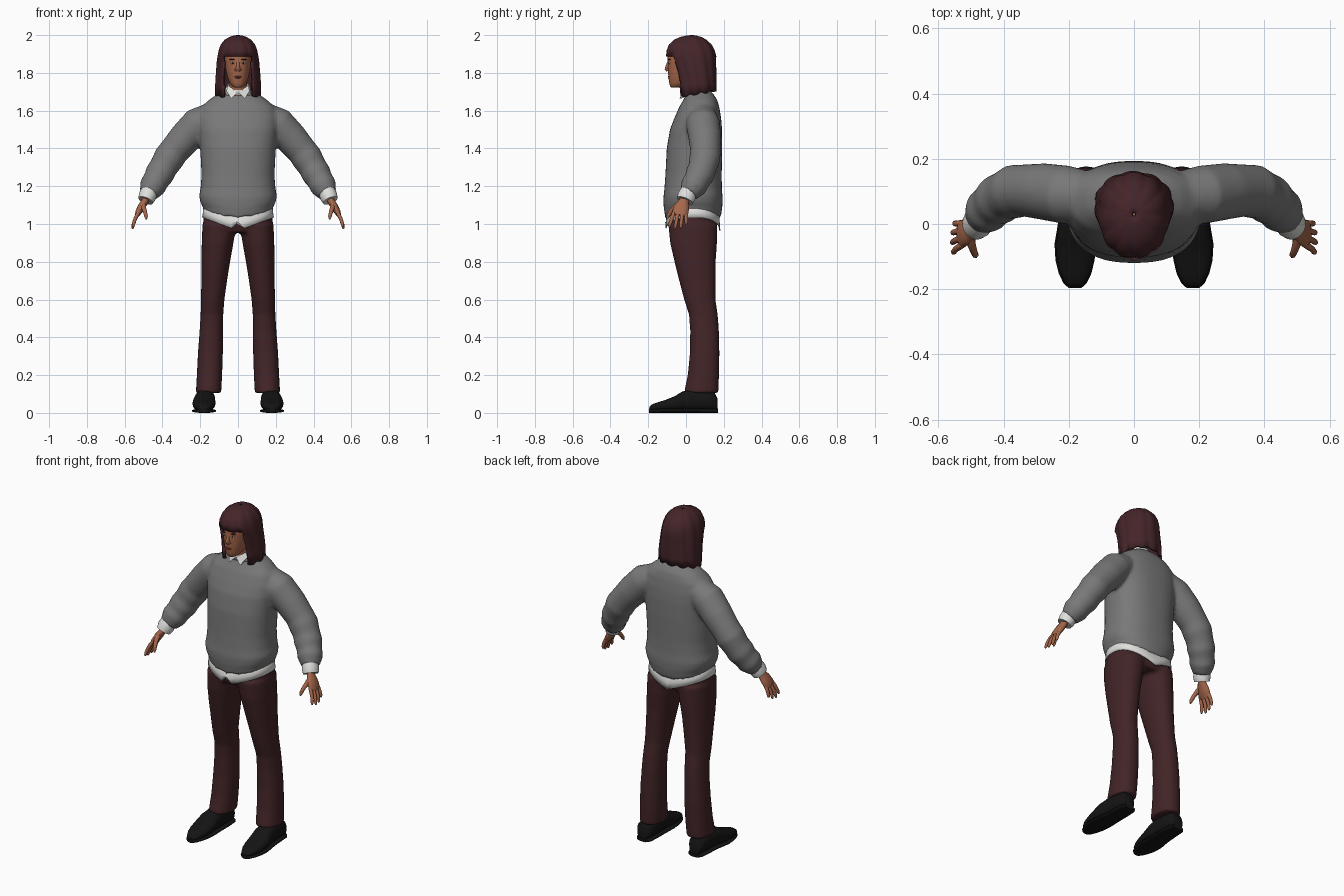
import bpy, bmesh, math
from mathutils import Vector


def material(name, rgb):
    m = bpy.data.materials.new(name)
    m.diffuse_color = (*rgb, 1)
    return m


GREY = material("sweater grey", (0.19, 0.19, 0.19))
WHITE = material("shirt white", (0.74, 0.74, 0.72))
PANTS = material("trouser maroon", (0.055, 0.018, 0.020))
HAIR = material("hair maroon", (0.058, 0.018, 0.022))
BLACK = material("shoe black", (0.007, 0.007, 0.007))
SKIN = material("skin", (0.38, 0.135, 0.07))
LIPS = material("lip brown", (0.22, 0.06, 0.045))
DARK = material("brow brown", (0.025, 0.012, 0.01))


def curve_pt(a, e):
    """Point on a unit superellipse."""
    c, s = math.cos(a), math.sin(a)
    return (math.copysign(abs(c) ** (2 / e), c), math.copysign(abs(s) ** (2 / e), s))


def level(z, cx, cy, rx, ry, e=2.3, n=40, dip=0, tilt=0):
    """Horizontal ring; dip lowers the front and back, tilt raises the back."""
    out = []
    for i in range(n):
        u, v = curve_pt(2 * math.pi * i / n, e)
        out.append(Vector((cx + rx * u, cy + ry * v, z - dip * (1 - abs(u)) + tilt * v)))
    return out


def tube(path, n=20):
    """Rings along a path of (x, y, z, radius along y, other radius)."""
    pts = [Vector(p[:3]) for p in path]
    rings = []
    for i, p in enumerate(path):
        t = (pts[min(i + 1, len(pts) - 1)] - pts[max(i - 1, 0)]).normalized()
        u = Vector((0, 1, 0))
        u = (u - t * u.dot(t)).normalized()
        v = t.cross(u)
        rings.append([pts[i] + u * p[3] * math.cos(a) + v * p[4] * math.sin(a)
                      for a in [2 * math.pi * k / n for k in range(n)]])
    return rings


def build(name, mat, shells, mirror=False, voxel=0, thick=0, caps=True, cut=None, angle=50, smooth=4):
    """Skin each list of rings into a surface, then add the modifiers."""
    bm = bmesh.new()
    for rings in shells:
        vs = [[bm.verts.new(p) for p in r] for r in rings]
        n = len(vs[0])
        for a, b in zip(vs, vs[1:]):
            for j in range(n):
                k = (j + 1) % n
                bm.faces.new((a[j], a[k], b[k], b[j]))
        if caps:
            bm.faces.new(vs[0][::-1])
            bm.faces.new(vs[-1])
    if caps:
        bmesh.ops.recalc_face_normals(bm, faces=bm.faces[:])
    if cut:
        gone = [f for f in bm.faces if cut(f.calc_center_median())]
        bmesh.ops.delete(bm, geom=gone, context='FACES')
    me = bpy.data.meshes.new(name)
    bm.to_mesh(me)
    bm.free()
    me.materials.append(mat)
    ob = bpy.data.objects.new(name, me)
    bpy.context.collection.objects.link(ob)
    if thick:
        m = ob.modifiers.new("thickness", 'SOLIDIFY')
        m.thickness, m.offset = thick, -1
    if mirror:
        ob.modifiers.new("mirror", 'MIRROR').use_mirror_merge = False
    if voxel:
        m = ob.modifiers.new("blend", 'REMESH')
        m.mode, m.voxel_size, m.use_smooth_shade = 'VOXEL', voxel, True
        m = ob.modifiers.new("relax", 'SMOOTH')
        m.factor, m.iterations = 0.5, smooth
    else:
        bpy.ops.object.select_all(action='DESELECT')
        bpy.context.view_layer.objects.active = ob
        ob.select_set(True)
        bpy.ops.object.shade_smooth_by_angle(angle=math.radians(angle))
    return ob


def blob(x, y, z, rx, ry, rz, steps=6, n=14):
    """Ellipsoid as rings."""
    return [level(z - rz * math.cos(t), x, y, rx * math.sin(t), ry * math.sin(t), 2, n)
            for t in [0.05 + (math.pi - 0.1) * i / steps for i in range(steps + 1)]]


# Sweater: torso and sleeves blended into one skin
torso = [level(z, 0, cy, rx, ry, 2.4, 48, dip) for z, cy, rx, ry, dip in [
    (1.062, .037, .180, .146, .04), (1.09, .037, .186, .150, .035), (1.115, .037, .199, .155, .03),
    (1.15, .037, .206, .157, .015), (1.19, .038, .198, .152, 0), (1.26, .040, .193, .149, 0),
    (1.40, .045, .200, .147, 0), (1.50, .053, .210, .138, 0), (1.56, .062, .213, .124, 0),
    (1.62, .070, .195, .106, 0), (1.66, .076, .150, .088, 0), (1.69, .072, .105, .072, 0),
    (1.712, .060, .070, .058, 0)]]
sleeve = tube([(x, y, z, r, r) for x, y, z, r in [
    (.15, .085, 1.56, .080), (.21, .090, 1.53, .090), (.28, .100, 1.455, .087),
    (.34, .103, 1.385, .080), (.365, .100, 1.35, .083), (.395, .088, 1.30, .075),
    (.415, .075, 1.265, .078), (.435, .058, 1.23, .069), (.452, .040, 1.20, .071),
    (.466, .022, 1.172, .057), (.473, .013, 1.158, .050)]])
sleeve_right = [[Vector((-p.x, p.y, p.z)) for p in r] for r in sleeve]
build("sweater", GREY, [torso, sleeve, sleeve_right], voxel=.011, smooth=3)

# Shirt: tail with a front notch, cuffs, collar
tail = [level(z, 0, .036, rx, ry, 2.4, 48, dip) for z, rx, ry, dip in [
    (1.035, .190, .146, .07), (1.06, .186, .143, .06), (1.10, .183, .140, .02)]]
for p in tail[0]:
    if p.y < 0 and abs(p.x) < .012:
        p.z += .045
build("shirt_tail", WHITE, [tail], thick=.006, caps=False)
build("shirt_cuff", WHITE, [tube([(.470, .015, 1.172, .045, .045), (.480, .003, 1.146, .049, .047),
                                  (.489, -.006, 1.124, .045, .041), (.488, -.005, 1.127, .03, .025)])], mirror=True)
collar = [level(1.68, 0, .048, .076, .068), level(1.71, 0, .044, .068, .060),
          level(1.735, 0, .040, .060, .052, tilt=.012)]
for p in collar[2]:
    if p.y < .01:
        p.z -= .04 * (1 - abs(p.x) / .06)
build("shirt_collar", WHITE, [collar], thick=.005, caps=False)
flap = [Vector(p) for p in [(.004, -.020, 1.695), (.036, -.034, 1.664), (.062, .000, 1.705), (.052, .000, 1.735)]]
build("collar_flap", WHITE, [[flap, [p + Vector((0, .012, 0)) for p in flap]]], mirror=True, angle=20)

# Trousers: hips and two legs blended
hips = [level(z, 0, .036, rx, ry, 2.4) for z, rx, ry in [(.955, .165, .115), (1.0, .183, .132), (1.08, .182, .136)]]
leg = [level(z, cx, cy, rx, ry, 2.2) for z, cx, cy, rx, ry in [
    (.105, .156, .080, .067, .091), (.20, .151, .092, .067, .083), (.32, .146, .099, .066, .078),
    (.44, .141, .098, .062, .076), (.52, .138, .092, .060, .076), (.60, .134, .073, .062, .083),
    (.70, .126, .060, .068, .096), (.80, .118, .048, .076, .109), (.90, .108, .040, .084, .124),
    (1.0, .098, .036, .090, .130)]]
leg_right = [[Vector((-p.x, p.y, p.z)) for p in r] for r in leg]
build("trousers", PANTS, [hips, leg, leg_right], voxel=.010)


# Shoes: upper lofted from heel to toe, with a flat sole
def shoe_ring(y, cx, w, top, bottom=.012, n=20):
    h = (top - bottom) / 2
    return [Vector((cx + w * u, y, bottom + h + h * v))
            for u, v in [curve_pt(2 * math.pi * i / n, 2.5) for i in range(n)]]


upper = [(.168, .172, .032, .075), (.15, .172, .046, .11), (.09, .172, .050, .12), (.03, .174, .052, .125),
         (-.02, .177, .057, .113), (-.06, .180, .061, .088), (-.11, .181, .057, .068),
         (-.15, .181, .047, .056), (-.18, .181, .032, .045), (-.193, .181, .017, .034)]
build("shoe", BLACK, [[shoe_ring(*r) for r in upper]], mirror=True)
build("sole", BLACK, [[shoe_ring(y * 1.015, cx, w + .003, .022, 0) for y, cx, w, t in upper]], mirror=True)

# Hands: palm, four fingers and a thumb
palm = tube([(.478, .004, 1.150, .024, .020), (.492, -.010, 1.122, .026, .019), (.510, -.022, 1.092, .040, .020),
             (.527, -.030, 1.063, .043, .017), (.535, -.034, 1.045, .036, .011)], 16)
hand = [palm]
for off, length in [(-.033, .93), (-.011, 1.05), (.011, 1.0), (.032, .8)]:
    y = -.031 + off
    dx, dy, dz = .030 * length, off * .4 - .012, -.082 * length
    hand.append(tube([(.526 + dx * t + .006 * math.sin(t * 3), y + dy * t, 1.062 + dz * t, r, r)
                      for t, r in [(-.1, .009), (.2, .0105), (.5, .0095), (.8, .009), (.95, .007), (1.03, .003)]], 10))
hand.append(tube([(.502, -.035, 1.105, .014, .014), (.499, -.062, 1.085, .014, .013), (.492, -.083, 1.063, .011, .011),
                  (.487, -.095, 1.042, .010, .010), (.485, -.101, 1.026, .004, .004)], 10))
build("hand", SKIN, hand, mirror=True)

# Head, neck and face
skull = [level(z, 0, cy, rx, ry, 2.2, 32) for z, cy, rx, ry in [
    (1.722, -.055, .018, .022), (1.730, -.045, .032, .040), (1.748, -.025, .045, .064),
    (1.775, -.008, .056, .085), (1.81, .002, .064, .097), (1.85, .010, .069, .107), (1.89, .016, .071, .114),
    (1.93, .020, .066, .105), (1.96, .022, .048, .075)]]
neck = [level(z, 0, cy, r, r, 2, 24) for z, cy, r in [(1.67, .045, .050), (1.72, .034, .047), (1.79, .025, .050)]]
build("head", SKIN, [skull, neck])
build("nose", SKIN, [tube([(0, -.088, 1.865, .008, .007), (0, -.098, 1.838, .009, .009),
                           (0, -.102, 1.820, .011, .013), (0, -.097, 1.810, .007, .012)], 12),
                     blob(.012, -.095, 1.816, .007, .009, .007), blob(-.012, -.095, 1.816, .007, .009, .007)])
build("eye_white", WHITE, [blob(.028, -.0885, 1.852, .012, .006, .005)], mirror=True)
build("iris", DARK, [blob(.028, -.0915, 1.852, .005, .004, .005)], mirror=True)
build("brow", DARK, [blob(.030, -.0890, 1.871, .017, .008, .0035)], mirror=True)
build("lips", LIPS, [blob(0, -.0885, 1.780, .020, .008, .004), blob(0, -.0875, 1.774, .017, .008, .0045)])

# Hair: bob shell with shallow locks, opened below the fringe
bob = []
for z, cy, rx, ry, tilt in [
        (1.688, .056, .121, .104, .018), (1.74, .053, .120, .108, .006), (1.80, .046, .116, .113, 0),
        (1.86, .035, .111, .122, 0), (1.888, .026, .107, .132, 0), (1.92, .024, .101, .126, 0),
        (1.95, .022, .090, .112, 0), (1.975, .022, .070, .086, 0), (1.990, .025, .046, .056, 0),
        (1.997, .028, .024, .028, 0), (2.0, .030, .006, .006, 0)]:
    ring = level(z, 0, cy, rx, ry, 2.1, 88, tilt=tilt)
    for i, p in enumerate(ring):
        wave = abs(math.sin(11 * math.pi * i / 88 + z * 3)) - .6
        k = 1 + .045 * wave
        p.x, p.y = p.x * k, cy + (p.y - cy) * k
        if z < 1.7:
            p.z -= .012 * wave
    bob.append(ring)
build("hair", HAIR, [bob], thick=.016, caps=False, angle=60,
      cut=lambda c: c.z < 1.885 and c.y < .02 and abs(c.x) < .077)
